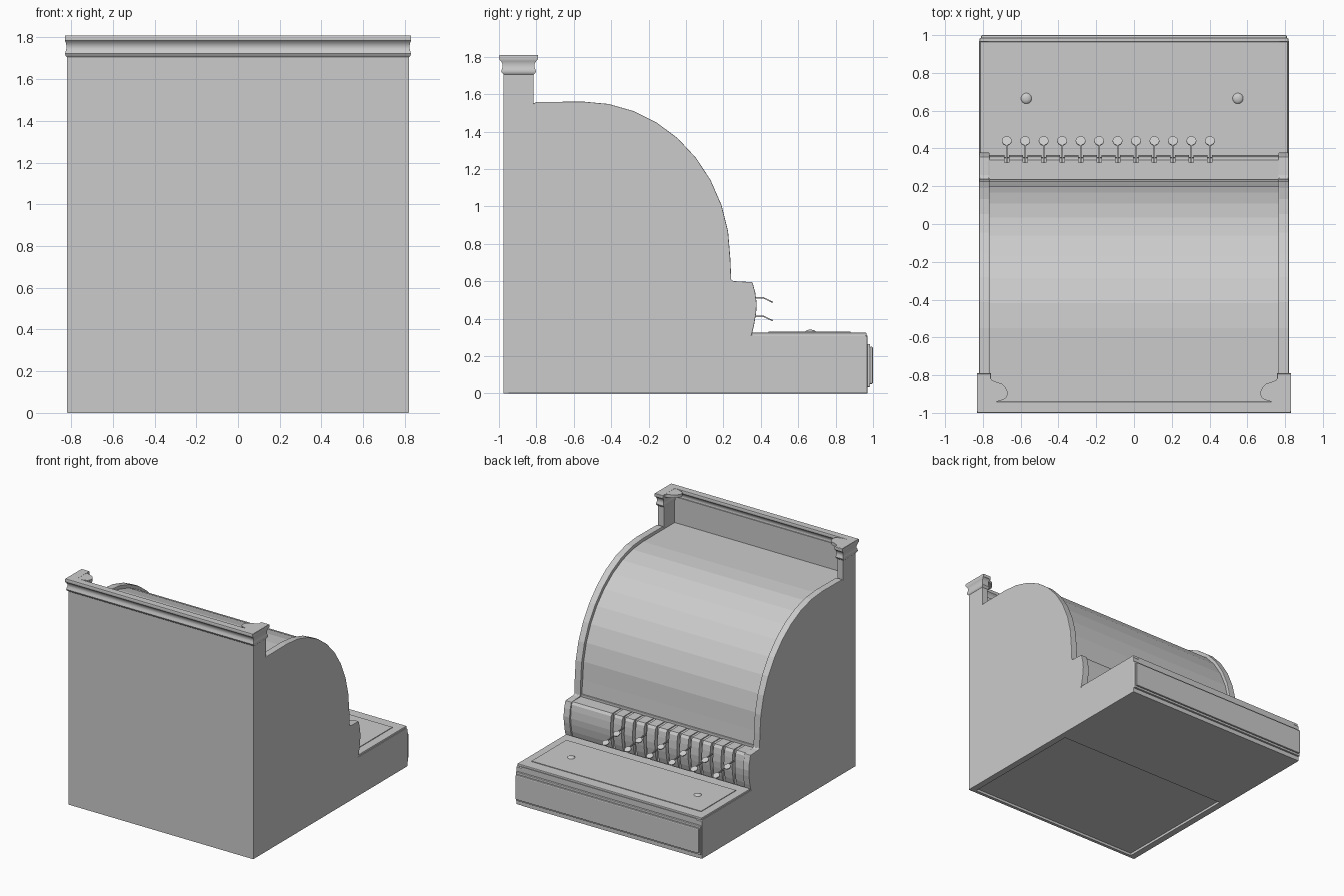
import bpy, bmesh, math
from mathutils import Matrix, Vector

if "Cube" in bpy.data.objects:
    bpy.data.objects.remove(bpy.data.objects["Cube"])

grey = bpy.data.materials.new("plain_grey")
grey.diffuse_color = (0.6, 0.6, 0.6, 1)
grey.use_nodes = True
grey.node_tree.nodes["Principled BSDF"].inputs["Base Color"].default_value = grey.diffuse_color


def finish(name, bm, bevel=0, smooth=False):
    bmesh.ops.recalc_face_normals(bm, faces=bm.faces)
    me = bpy.data.meshes.new(name)
    bm.to_mesh(me)
    bm.free()
    me.materials.append(grey)
    ob = bpy.data.objects.new(name, me)
    bpy.context.collection.objects.link(ob)
    if bevel:
        m = ob.modifiers.new("soft_edges", 'BEVEL')
        m.width, m.segments, m.limit_method = bevel, 2, 'ANGLE'
        m.angle_limit = math.radians(50)
    if smooth:
        bpy.ops.object.select_all(action='DESELECT')
        ob.select_set(True)
        bpy.context.view_layer.objects.active = ob
        bpy.ops.object.shade_smooth_by_angle(angle=math.radians(40))
    return ob


def extrude(name, pts, a, b, axis='X', bevel=0):
    """Extrude a closed outline: (y, z) along X, or (x, y) along Z."""
    bm = bmesh.new()
    place = (lambda p: (a, p[0], p[1])) if axis == 'X' else (lambda p: (p[0], p[1], a))
    face = bm.faces.new([bm.verts.new(place(p)) for p in pts])
    res = bmesh.ops.extrude_face_region(bm, geom=[face])
    d = Vector((b - a, 0, 0)) if axis == 'X' else Vector((0, 0, b - a))
    bmesh.ops.translate(bm, vec=d, verts=[v for v in res['geom'] if isinstance(v, bmesh.types.BMVert)])
    return finish(name, bm, bevel)


def box(name, x0, x1, y0, y1, z0, z1, bevel=0):
    return extrude(name, [(y0, z0), (y1, z0), (y1, z1), (y0, z1)], x0, x1, bevel=bevel)


def moulding(name, x0, x1, y0, y1, rings):
    """Stack of rectangles, each grown by (offset x, offset y) at height z."""
    bm = bmesh.new()
    loops = []
    for ox, oy, z in rings:
        loops.append([bm.verts.new(c) for c in (
            (x0 - ox, y0 - oy, z), (x1 + ox, y0 - oy, z),
            (x1 + ox, y1 + oy, z), (x0 - ox, y1 + oy, z))])
    for lo, hi in zip(loops, loops[1:]):
        for i in range(4):
            j = (i + 1) % 4
            bm.faces.new((lo[i], lo[j], hi[j], hi[i]))
    bm.faces.new(loops[0])
    bm.faces.new(loops[-1])
    return finish(name, bm, smooth=True)


def arc(k, n=9):
    """Big quarter round from the front shelf to the top, scaled by k."""
    return [(-0.55 + 0.787 * k * math.cos(t), 0.72 + 0.84 * k * math.sin(t))
            for t in (math.pi / 2 * i / n for i in range(n + 1))]


# Side panels with the full stepped silhouette
side = [(-0.975, 0), (0.97, 0), (0.97, 0.3), (0.96, 0.31), (0.35, 0.31),
        (0.363, 0.36), (0.375, 0.43), (0.378, 0.48), (0.37, 0.54), (0.355, 0.595),
        (0.26, 0.6), (0.242, 0.605)] + arc(1.0) + [(-0.8, 1.558), (-0.815, 1.55),
        (-0.815, 1.74), (-0.975, 1.74)]
for s, label in ((-1, "left"), (1, "right")):
    extrude("side_panel_" + label, side, 0.765 * s, 0.82 * s, bevel=0.004)

# Curved cover, recessed between the side panels
cover = [(-0.96, 0.02), (0.2, 0.02), (0.225, 0.6)] + arc(0.968) + [(-0.96, 1.533)]
extrude("curved_cover", cover, -0.77, 0.77)
box("cover_lower_lip", -0.765, 0.765, 0.2, 0.235, 0.59, 0.612, bevel=0.004)

# Rear wall, drawer housing and lid
box("rear_wall", -0.818, 0.818, -0.975, -0.95, 0.0, 1.74)
box("drawer_housing", -0.77, 0.77, 0.1, 0.97, 0.0, 0.31)
box("lid", -0.815, 0.815, 0.35, 0.965, 0.305, 0.325, bevel=0.004)
box("lid_sheet", -0.75, 0.75, 0.44, 0.88, 0.32, 0.33)

# Drawer front with a stepped, softened face
box("drawer_front_frame", -0.818, 0.818, 0.965, 0.985, 0.035, 0.265, bevel=0.005)
box("drawer_front_face", -0.81, 0.81, 0.98, 1.0, 0.05, 0.25, bevel=0.008)

# Round screw domes on the lid
for x in (-0.57, 0.55):
    bm = bmesh.new()
    bmesh.ops.create_uvsphere(bm, u_segments=16, v_segments=8, radius=0.03)
    bmesh.ops.scale(bm, vec=(1, 1, 0.5), verts=bm.verts)
    bmesh.ops.translate(bm, vec=(x, 0.665, 0.326), verts=bm.verts)
    finish("lid_dome", bm, smooth=True)

# Cornice along the rear wall and around both corner posts
rings = [(0, 0, 1.705), (0.006, 0.008, 1.712), (0.009, 0.013, 1.722), (0.006, 0.009, 1.735),
         (0.003, 0.005, 1.745), (0.003, 0.006, 1.762), (0.006, 0.014, 1.777),
         (0.01, 0.023, 1.785), (0.01, 0.025, 1.803), (0.008, 0.022, 1.81)]
moulding("rear_cornice", -0.82, 0.82, -0.975, -0.965, rings)
scroll = [(0.83, -0.79), (0.77, -0.79), (0.765, -0.81), (0.75, -0.828), (0.725, -0.837),
          (0.7, -0.845), (0.68, -0.865), (0.668, -0.89), (0.672, -0.915), (0.69, -0.93),
          (0.72, -0.938), (0.745, -0.948), (0.757, -0.965), (0.76, -0.99), (0.83, -0.99)]
for s, label in ((-1, "left"), (1, "right")):
    x0, x1 = sorted((0.768 * s, 0.82 * s))
    moulding("post_cap_" + label, x0, x1, -0.975, -0.815, rings)
    extrude("scroll_plate_" + label, [(x * s, y) for x, y in scroll], 1.785, 1.809, 'Z')

# Key panel: bowed slats with a slot for each lever
xs = [-0.674 + 0.0978 * i for i in range(12)]
slat = [(0.2, 0.31), (0.335, 0.31), (0.35, 0.36), (0.36, 0.42), (0.364, 0.47),
        (0.36, 0.53), (0.353, 0.575), (0.34, 0.594), (0.2, 0.594)]
edges = [-0.766] + [x + d for x in xs for d in (-0.012, 0.012)] + [0.766]
for a, b in zip(edges[::2], edges[1::2]):
    extrude("key_panel_slat", slat, a, b)
box("key_panel_backing", -0.766, 0.766, 0.2, 0.325, 0.3, 0.588)

# Levers in two alternating rows: thin stem and tilted round key
for i, x in enumerate(xs):
    z = 0.51 if i % 2 == 0 else 0.412
    box("lever_stem", x - 0.004, x + 0.004, 0.32, 0.418, z - 0.004, z + 0.004)
    bm = bmesh.new()
    bmesh.ops.create_cone(bm, cap_ends=True, segments=16, radius1=0.026, radius2=0.026, depth=0.007)
    bmesh.ops.transform(bm, verts=bm.verts, matrix=Matrix.Translation((x, 0.44, z - 0.012))
                        @ Matrix.Rotation(math.radians(-26), 4, 'X'))
    finish("lever_key", bm)
